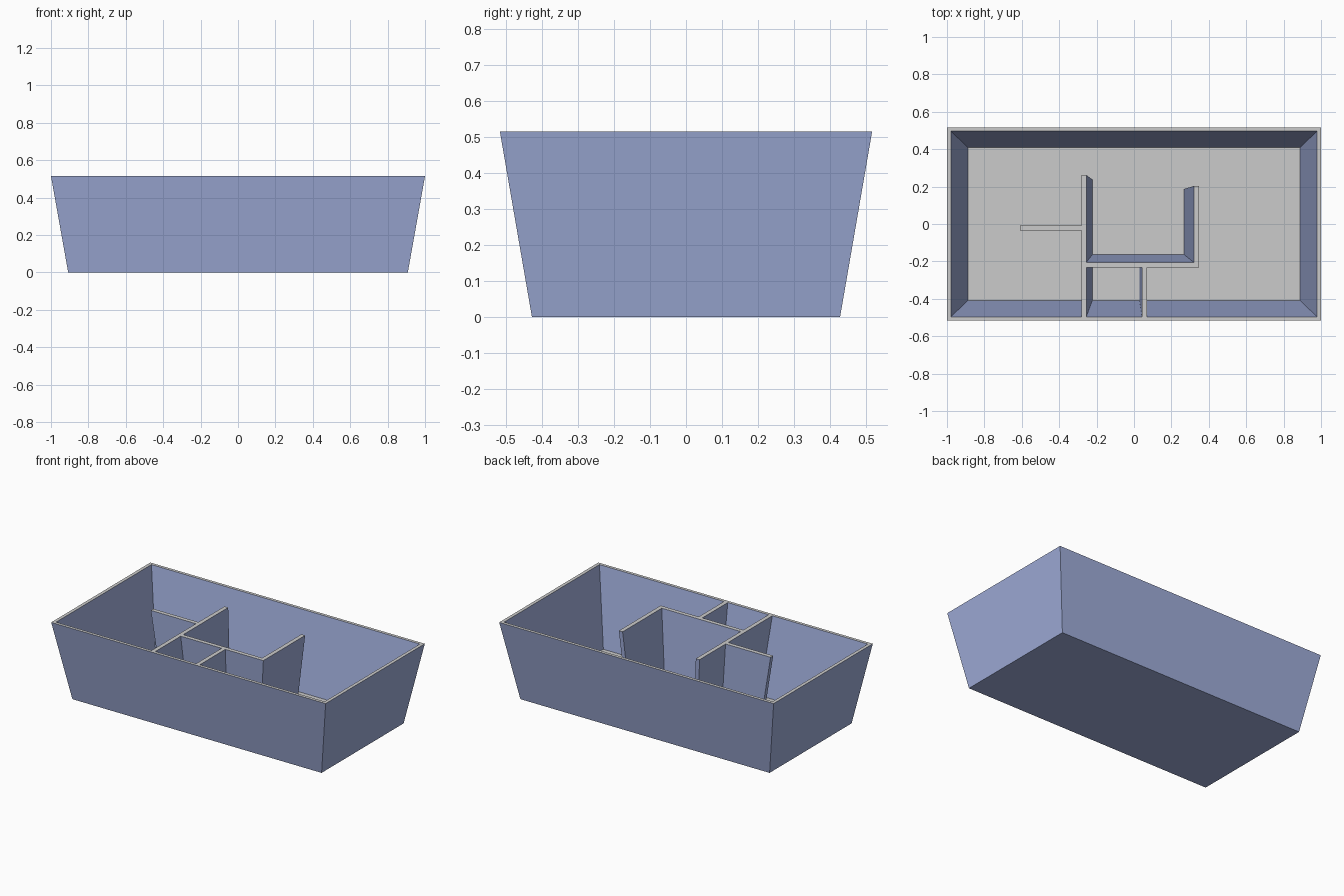
import bpy, bmesh

if "Cube" in bpy.data.objects:
    bpy.data.objects.remove(bpy.data.objects["Cube"])

H, FLOOR = 0.515, 0.015
CX, CY, S = -0.025, 0.09, 0.86   # inner walls narrow towards this point at the floor


def material(name, color):
    m = bpy.data.materials.new(name)
    m.diffuse_color = color
    m.use_nodes = True
    m.node_tree.nodes["Principled BSDF"].inputs["Base Color"].default_value = m.diffuse_color
    return m


GREY = material("grey_tops", (0.8, 0.8, 0.8, 1))
BLUE = material("blue_sides", (0.35, 0.42, 0.70, 1))


def rect(x0, x1, y0, y1, z):
    return [(x0, y0, z), (x1, y0, z), (x1, y1, z), (x0, y1, z)]


def loft(name, rings):
    """Bridge four-point rings in order and cap both ends."""
    bm = bmesh.new()
    loops = [[bm.verts.new(p) for p in r] for r in rings]
    for a, b in zip(loops, loops[1:]):
        for i in range(4):
            j = (i + 1) % 4
            bm.faces.new((a[i], a[j], b[j], b[i]))
    bm.faces.new(loops[0][::-1])
    bm.faces.new(loops[-1])
    bmesh.ops.recalc_face_normals(bm, faces=bm.faces)
    for f in bm.faces:
        f.normal_update()
        f.material_index = 0 if f.normal.z > 0.9 else 1
    me = bpy.data.meshes.new(name)
    me.materials.append(GREY)
    me.materials.append(BLUE)
    bm.to_mesh(me)
    bm.free()
    ob = bpy.data.objects.new(name, me)
    bpy.context.collection.objects.link(ob)
    return ob


def centred(hx, hy, z):
    return rect(-hx, hx, -hy, hy, z)


# Open tray with sides leaning outwards
loft("tray", [centred(0.908, 0.427, 0), centred(1.0, 0.516, H),
              centred(0.978, 0.496, H), centred(0.888, 0.408, FLOOR)])


# Leaning partition: constant thickness, shifted at the floor
def partition(name, x0, x1, y0, y1, lean_y=True):
    def sx(x):
        return CX + (x - CX) * S

    def sy(y):
        return CY + (y - CY) * S if lean_y else y
    bx0, bx1, by0, by1 = sx(x0), sx(x1), sy(y0), sy(y1)
    if x1 - x0 < 0.05:
        bx0 = bx1 - (x1 - x0)
    if y1 - y0 < 0.05:
        by0 = by1 - (y1 - y0)
    if y0 < -0.49:                      # meets the tray front wall
        by0 = -0.408
    loft(name, [rect(bx0, bx1, by0, by1, FLOOR), rect(x0, x1, y0, y1, H)])


partition("long_partition", -0.282, -0.255, -0.496, 0.262)
partition("cross_partition", -0.255, 0.347, -0.232, -0.205)
partition("right_partition", 0.320, 0.347, -0.205, 0.203)
partition("front_partition", 0.043, 0.070, -0.496, -0.232)
partition("left_stub_partition", -0.610, -0.282, -0.036, -0.009, lean_y=False)
